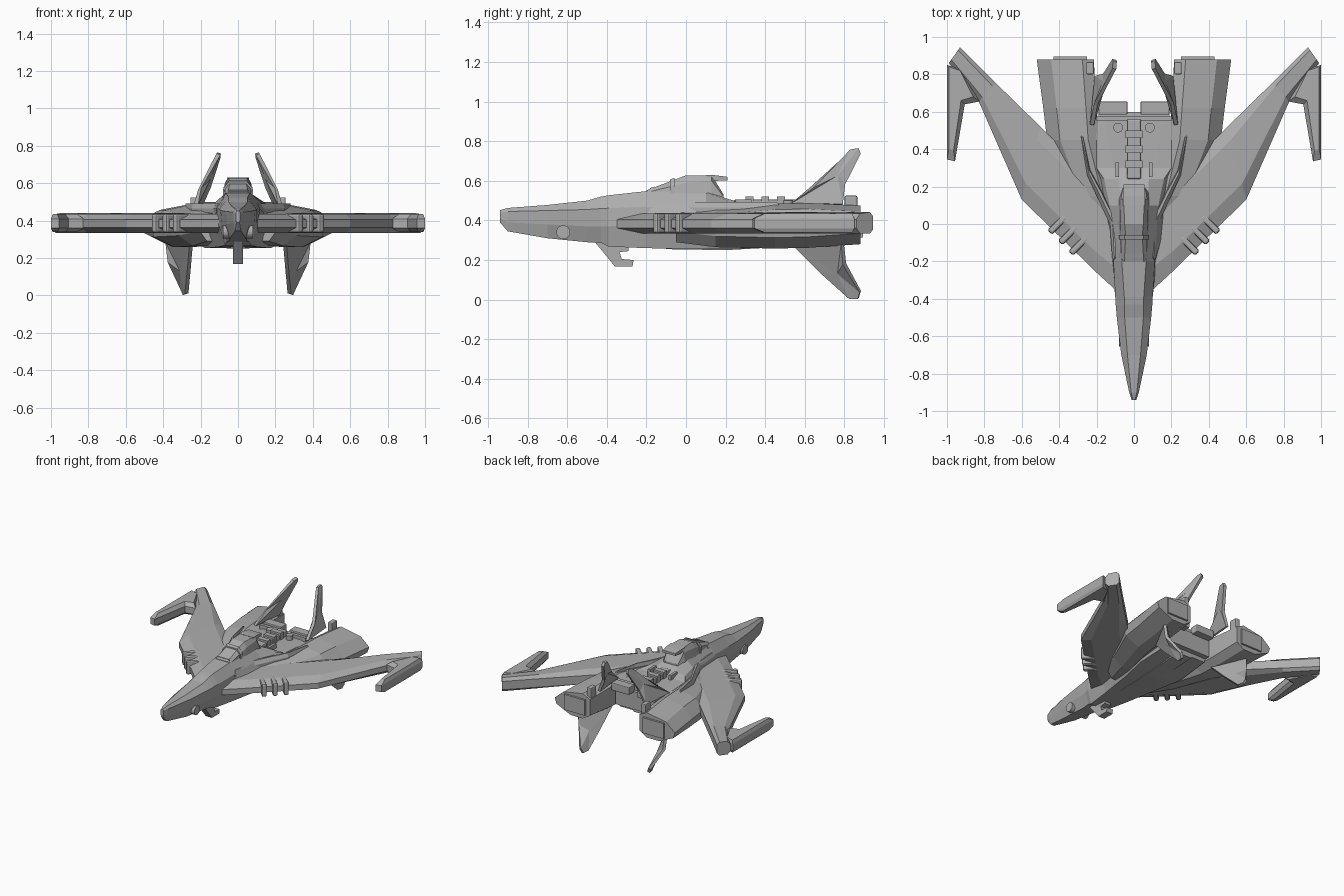
import bpy, bmesh, math
from mathutils import Vector, Matrix

if "Cube" in bpy.data.objects:
    bpy.data.objects.remove(bpy.data.objects["Cube"])

grey = bpy.data.materials.new("hull grey")
grey.diffuse_color = (0.42, 0.42, 0.42, 1)
grey.use_nodes = True
grey.node_tree.nodes["Principled BSDF"].inputs["Base Color"].default_value = grey.diffuse_color


def finish(name, bm, mirror=False, bevel=0, solid=0):
    bmesh.ops.recalc_face_normals(bm, faces=bm.faces[:])
    me = bpy.data.meshes.new(name)
    bm.to_mesh(me)
    bm.free()
    me.materials.append(grey)
    ob = bpy.data.objects.new(name, me)
    bpy.context.collection.objects.link(ob)
    if solid:
        m = ob.modifiers.new("thickness", 'SOLIDIFY')
        m.thickness, m.offset = solid, 0
    if bevel:
        m = ob.modifiers.new("bevel", 'BEVEL')
        m.width, m.segments = bevel, 2
    if mirror:
        m = ob.modifiers.new("mirror", 'MIRROR')
        m.use_mirror_merge = False
    return ob


def loft(name, sections, **kw):
    """Skin closed rings of equal length and cap both ends."""
    bm = bmesh.new()
    rings = [[bm.verts.new(p) for p in s] for s in sections]
    n = len(rings[0])
    for a, b in zip(rings, rings[1:]):
        for i in range(n):
            j = (i + 1) % n
            bm.faces.new((a[i], a[j], b[j], b[i]))
    bm.faces.new(rings[0])
    bm.faces.new(rings[-1])
    return finish(name, bm, **kw)


def hull(name, stations, **kw):
    """Symmetric loft; each station is y followed by (half width, z) pairs."""
    secs = []
    for y, *prof in stations:
        secs.append([(w, y, z) for w, z in prof] + [(-w, y, z) for w, z in reversed(prof)])
    return loft(name, secs, **kw)


def prism(name, pts, z0, z1, **kw):
    return loft(name, [[(x, y, z0) for x, y in pts], [(x, y, z1) for x, y in pts]], **kw)


def box(name, x, y, z, **kw):
    return prism(name, [(x[0], y[0]), (x[1], y[0]), (x[1], y[1]), (x[0], y[1])], *z, **kw)


def cylinder(name, pos, r, depth, rot, **kw):
    bm = bmesh.new()
    bmesh.ops.create_cone(bm, cap_ends=True, segments=20, radius1=r, radius2=r, depth=depth,
                          matrix=Matrix.Translation(pos) @ rot)
    return finish(name, bm, **kw)


def plate(name, pts, thick, **kw):
    bm = bmesh.new()
    vs = [bm.verts.new(p) for p in pts]
    c = bm.verts.new(sum((Vector(p) for p in pts), Vector()) / len(pts))
    for i in range(len(vs)):
        bm.faces.new((vs[i], vs[(i + 1) % len(vs)], c))
    return finish(name, bm, solid=thick, **kw)


# fuselage from nose to rear deck
hull("fuselage", [
    (-.94, (.006, .452), (.012, .44), (.012, .41), (.008, .39)),
    (-.90, (.015, .463), (.026, .445), (.024, .39), (.015, .345)),
    (-.70, (.035, .478), (.068, .45), (.06, .38), (.04, .31)),
    (-.50, (.05, .50), (.092, .455), (.085, .37), (.05, .29)),
    (-.43, (.05, .52), (.098, .46), (.09, .37), (.06, .287)),
    (-.39, (.052, .527), (.10, .462), (.10, .37), (.07, .268)),
    (-.20, (.065, .548), (.11, .47), (.12, .38), (.10, .26)),
    (.10, (.07, .545), (.13, .49), (.20, .38), (.15, .255)),
    (.24, (.08, .50), (.16, .485), (.23, .38), (.18, .255)),
    (.30, (.11, .47), (.20, .47), (.24, .38), (.19, .26)),
    (.56, (.16, .465), (.20, .455), (.22, .38), (.18, .28)),
])

# canopy and its rear flap
hull("canopy", [
    (-.20, (.05, .552), (.068, .54), (.075, .50)),
    (-.06, (.045, .605), (.07, .575), (.08, .50)),
    (.00, (.05, .628), (.072, .59), (.085, .50)),
    (.13, (.055, .628), (.07, .60), (.085, .50)),
    (.19, (.04, .53), (.06, .52), (.08, .48)),
])
hull("canopy_flap", [(.10, (.06, .63), (.06, .605)), (.15, (.06, .628), (.06, .60)),
                     (.21, (.055, .62), (.055, .602))])
for i, (y, z) in enumerate([(-.17, .563), (-.07, .607)]):
    hull(f"canopy_frame_{i}", [(y - .012, (.05, z), (.078, z - .035), (.084, .5)),
                               (y + .012, (.05, z + .008), (.078, z - .03), (.084, .5))])

# nose sensor, belly gun
cylinder("nose_sensor", (0, -.62, .34), .035, .16, Matrix.Rotation(math.pi / 2, 4, 'Y'))
gun = [(-.46, .29), (-.41, .23), (-.36, .168), (-.27, .168), (-.265, .2), (-.325, .205),
       (-.335, .24), (-.29, .245), (-.29, .28)]
loft("belly_gun", [[(x, y, z) for y, z in gun] for x in (-.027, .027)])


# wings: diamond-edged sections from leading to trailing edge
def wing_ring(le, te):
    prof = [(0, .362), (0, .405), (.22, .435), (.82, .442), (1, .42), (1, .355), (.82, .335), (.22, .335)]
    a, b = Vector(le), Vector(te)
    return [(*(a.lerp(b, t)), z) for t, z in prof]


loft("wing", [wing_ring(*s) for s in [
    ((.08, -.37), (.10, .20)), ((.2, -.26), (.27, .29)), ((.6, .13), (.5, .52)),
    ((.83, .655), (.74, .755)), ((.99, .86), (.93, .945))]], mirror=True)

# forward-pointing wing tip blades
tip = [(1.0, .85), (1.0, .345), (.957, .335), (.905, .64), (.825, .655), (.93, .83)]
core = [(.99, .84), (.99, .40), (.965, .39), (.925, .66), (.86, .68), (.93, .82)]
loft("wing_tip", [[(x, y, z) for x, y in p] for p, z in
                  ((core, .338), (tip, .36), (tip, .41), (core, .435))], mirror=True)

# three clamps over each leading edge
for i in range(3):
    c = Vector((.30 + .056 * i, -.118 + .056 * i))
    d, s = Vector((.707, -.707)), Vector((.707, .707))
    pts = [c + d * a + s * b for a, b in ((-.07, -.018), (.055, -.018), (.055, .018), (-.07, .018))]
    prism(f"wing_clamp_{i}", [tuple(p) for p in pts], .335, .437, mirror=True, bevel=.012)

# raised shoulder strakes
outer = [(.09, -.2), (.115, -.2), (.13, 0), (.19, .13), (.25, .26), (.287, .48), (.27, .47),
         (.235, .29), (.17, .17), (.10, .02)]
inner = [(.092, -.18), (.105, -.18), (.115, .01), (.175, .14), (.24, .27), (.28, .46), (.272, .46),
         (.24, .29), (.175, .17), (.102, .02)]
loft("shoulder_strake", [[(x, y, z) for x, y in p] for p, z in
                         ((outer, .40), (outer, .465), (inner, .492))], mirror=True)


# engine nacelles, flared to the rear
def nacelle_ring(y, xi, xo, zt, zb):
    w = xo - xi
    return [(xi, y, zb + .04), (xi + w * .2, y, zb), (xi + w * .55, y, zb), (xo - .015, y, zb + .055),
            (xo, y, .38), (xo - w * .25, y, zt - .03), (xi + w * .2, y, zt), (xi, y, zt - .03)]


loft("nacelle", [nacelle_ring(*s) for s in [
    (-.05, .10, .22, .43, .29), (.15, .13, .33, .46, .265), (.45, .19, .465, .485, .258),
    (.62, .20, .485, .488, .262), (.88, .215, .52, .475, .28)]], mirror=True)
box("exhaust", (.25, .43), (.86, .895), (.315, .435), mirror=True)
box("nacelle_fairing", (.215, .255), (.80, .865), (.44, .525), mirror=True, bevel=.008)

# tail fins leaning in above, and broad ones below
plate("upper_fin", [(.225, .53, .485), (.205, .64, .57), (.105, .83, .755), (.102, .87, .762),
                    (.105, .88, .735), (.155, .80, .58), (.20, .79, .48)], .022, mirror=True)
plate("lower_fin", [(.25, .54, .28), (.262, .68, .14), (.275, .825, .008), (.285, .87, .006),
                    (.30, .88, .04), (.37, .80, .18), (.38, .79, .29)], .022, mirror=True)

# rear deck machinery
box("deck_spine", (-.038, .038), (.24, .56), (.44, .505), bevel=.008)
for i in range(3):
    box(f"spine_rib_{i}", (-.045, .045), (.30 + .08 * i, .34 + .08 * i), (.45, .52))
box("deck_rear_bar", (-.20, .20), (.55, .575), (.43, .49))
box("deck_rail", (.08, .10), (.25, .33), (.45, .505), mirror=True)
cylinder("deck_knob", (.085, .515, .475), .026, .05, Matrix.Identity(4), mirror=True)
box("rear_engine_block", (-.19, .19), (.54, .60), (.31, .45))
box("rear_vent", (.035, .19), (.585, .655), (.44, .50), mirror=True, bevel=.006)
hull("belly_keel", [(-.10, (.05, .30), (.04, .255)), (.2, (.08, .30), (.06, .25)),
                    (.56, (.08, .30), (.06, .27))])
